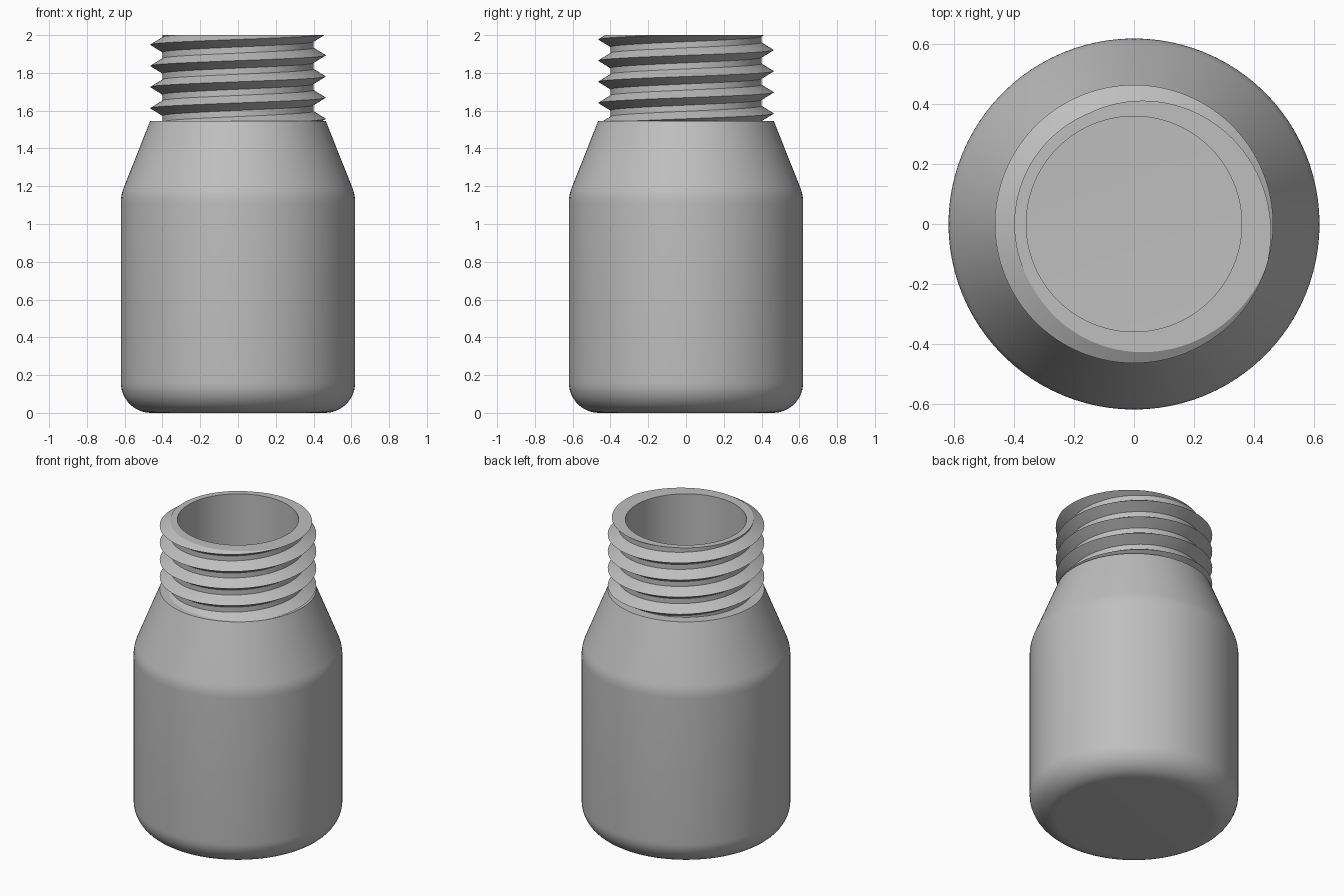
import bpy
import bmesh
from math import cos, sin, pi, radians
from mathutils import Vector

cube = bpy.data.objects.get("Cube")
if cube:
    bpy.data.objects.remove(cube)

SIDES = 96
TOP = 2.0
SHOULDER_TOP = 1.545
BODY_R, COLLAR_R, NECK_R, BORE_R = 0.62, 0.465, 0.40, 0.36
WALL = 0.04
PITCH = 0.112

grey = bpy.data.materials.new("light grey")
grey.use_nodes = True
colour = (0.52, 0.52, 0.52, 1)
grey.diffuse_color = colour
grey.node_tree.nodes["Principled BSDF"].inputs["Base Color"].default_value = colour


def finish(name, bm):
    bmesh.ops.recalc_face_normals(bm, faces=bm.faces)
    mesh = bpy.data.meshes.new(name)
    bm.to_mesh(mesh)
    bm.free()
    mesh.materials.append(grey)
    obj = bpy.data.objects.new(name, mesh)
    bpy.context.collection.objects.link(obj)
    bpy.ops.object.select_all(action='DESELECT')
    obj.select_set(True)
    bpy.context.view_layer.objects.active = obj
    bpy.ops.object.shade_smooth_by_angle(angle=radians(30))
    return obj


def rounded(before, corner, after, length, steps):
    """Points of a soft corner, from tangent point to tangent point."""
    c = Vector(corner)
    a = c + (Vector(before) - c).normalized() * length
    b = c + (Vector(after) - c).normalized() * length
    # Weighted curve that gives a true circular arc
    w = cos((c - a).angle(b - c) / 2)
    points = []
    for i in range(steps + 1):
        t = i / steps
        k = (1 - t) ** 2, 2 * w * t * (1 - t), t * t
        points.append((a * k[0] + c * k[1] + b * k[2]) / sum(k))
    return points


def shell_side(radius, floor, corner_z, end, fillet):
    """Half profile of a body: floor, round foot, wall and shoulder."""
    return ([Vector((0, floor))]
            + rounded((0, floor), (radius, floor), (radius, 1), fillet, 12)
            + rounded((radius, floor), (radius, corner_z), end, 0.04, 5)
            + [Vector(end)])


# Bottle: one closed half profile, turned about z
outside = shell_side(BODY_R, 0, 1.155, (COLLAR_R, SHOULDER_TOP), 0.16)
neck = [Vector(p) for p in ((NECK_R, SHOULDER_TOP), (NECK_R, TOP), (BORE_R, TOP))]
inside = shell_side(BODY_R - WALL, WALL, 1.147, (BORE_R, 1.44), 0.12)
profile = outside + neck + inside[::-1]

bm = bmesh.new()
verts = [bm.verts.new((p.x, 0, p.y)) for p in profile]
edges = [bm.edges.new(pair) for pair in zip(verts, verts[1:])]
bmesh.ops.spin(bm, geom=verts + edges, cent=(0, 0, 0), axis=(0, 0, 1),
               angle=2 * pi, steps=SIDES, use_duplicate=False)
bmesh.ops.remove_doubles(bm, verts=bm.verts, dist=1e-4)
finish("bottle_body", bm)

# Screw thread: a triangular ridge swept up a helix, cut flat at the rim
section = ((0.385, -0.049), (COLLAR_R, 0), (0.385, 0.049))
bm = bmesh.new()
rings = []
for i in range(int(-4.55 * SIDES), SIDES + 1):
    a = 2 * pi * i / SIDES
    crest = TOP + 0.005 + PITCH * i / SIDES
    rings.append([bm.verts.new((r * cos(a), r * sin(a), crest + dz))
                  for r, dz in section])
for low, high in zip(rings, rings[1:]):
    for j in range(3):
        k = (j + 1) % 3
        bm.faces.new((low[j], low[k], high[k], high[j]))
bm.faces.new(rings[0])
bm.faces.new(rings[-1])
cut = bmesh.ops.bisect_plane(bm, geom=bm.verts[:] + bm.edges[:] + bm.faces[:],
                             plane_co=(0, 0, TOP), plane_no=(0, 0, 1),
                             clear_outer=True)
rim = [e for e in cut["geom_cut"] if isinstance(e, bmesh.types.BMEdge)]
bmesh.ops.edgenet_fill(bm, edges=rim)
finish("neck_thread", bm)
